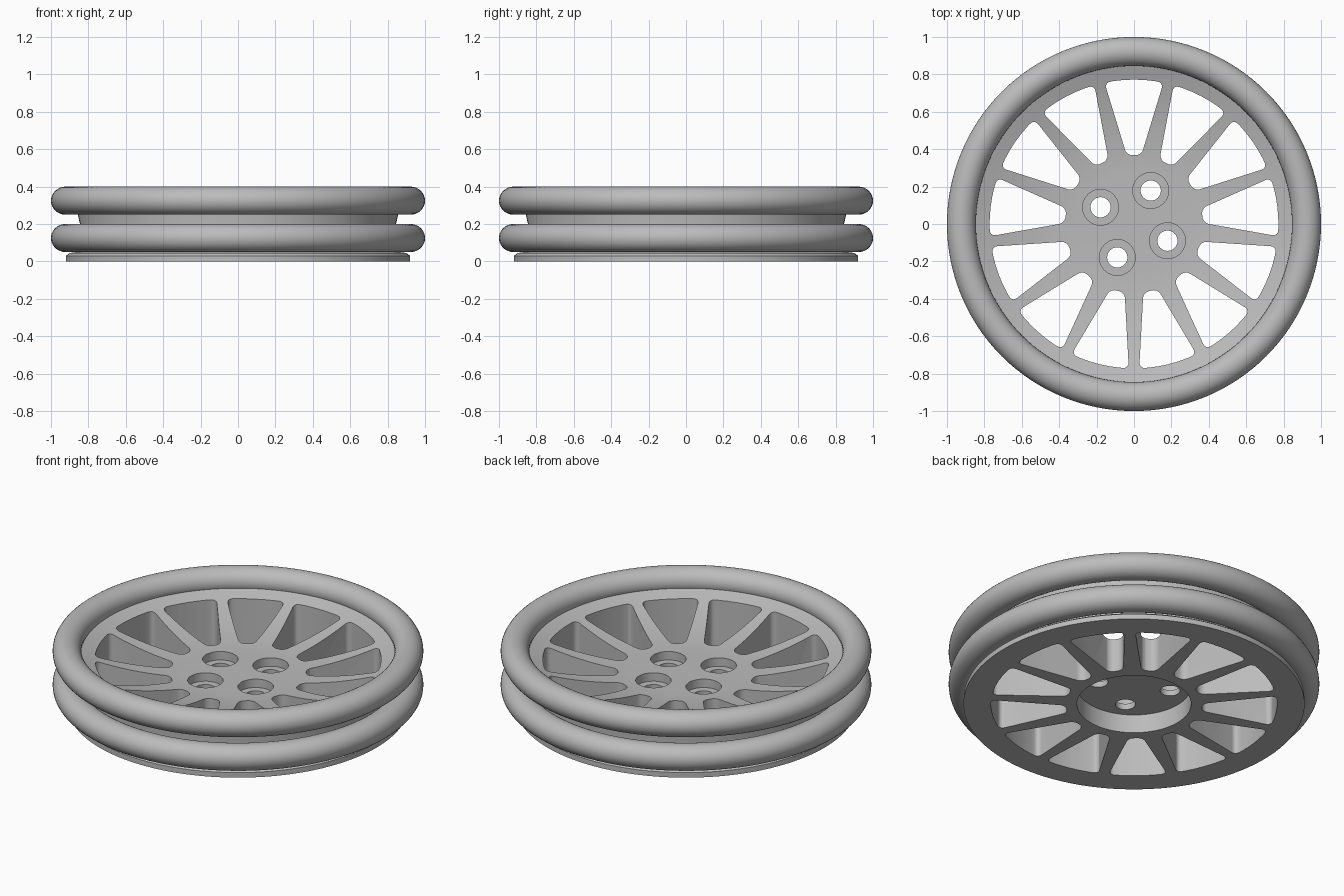
import bpy, bmesh
from math import radians, sin, cos, asin, atan2, tau
from mathutils import Matrix, Vector

cube = bpy.data.objects.get("Cube")
if cube:
    bpy.data.objects.remove(cube, do_unlink=True)

# One grey metal for the whole wheel
GREY = (0.5, 0.5, 0.5, 1)
metal = bpy.data.materials.new("grey_metal")
metal.use_nodes = True
metal.diffuse_color = GREY
metal.node_tree.nodes["Principled BSDF"].inputs["Base Color"].default_value = GREY


def lathe(bm, profile, steps, centre=(0, 0)):
    """Add a solid of revolution; the profile starts and ends on the axis."""
    part = bmesh.new()
    verts = [part.verts.new((r, 0, z)) for r, z in profile]
    edges = [part.edges.new(pair) for pair in zip(verts, verts[1:])]
    bmesh.ops.spin(part, geom=verts + edges, cent=(0, 0, 0), axis=(0, 0, 1),
                   angle=tau, steps=steps, use_merge=False)
    bmesh.ops.remove_doubles(part, verts=part.verts, dist=1e-4)
    bmesh.ops.translate(part, verts=part.verts, vec=(*centre, 0))
    append(bm, part)


def append(bm, part):
    bmesh.ops.recalc_face_normals(part, faces=part.faces)
    temp = bpy.data.meshes.new("temp")
    part.to_mesh(temp)
    part.free()
    bm.from_mesh(temp)
    bpy.data.meshes.remove(temp)


def make_object(name, bm):
    mesh = bpy.data.meshes.new(name)
    bm.to_mesh(mesh)
    bm.free()
    mesh.materials.append(metal)
    obj = bpy.data.objects.new(name, mesh)
    bpy.context.collection.objects.link(obj)
    return obj


def activate(obj):
    bpy.ops.object.select_all(action='DESELECT')
    obj.select_set(True)
    bpy.context.view_layer.objects.active = obj


# Wheel body: recessed underside, base flange, barrel and dished top face
HUB_Z, RECESS_Z = 0.195, 0.11
profile = [(0, RECESS_Z), (0.308, RECESS_Z), (0.308, 0), (0.92, 0), (0.92, 0.03),
           (0.90, 0.045), (0.86, 0.05), (0.845, 0.20), (0.856, 0.25), (0.856, 0.305)]
DISH_STEPS = 14
for i in range(DISH_STEPS, -1, -1):
    t = i / DISH_STEPS
    profile.append((0.25 + 0.6 * t, HUB_Z + 0.108 * t ** 2))
profile.append((0, HUB_Z))
bm = bmesh.new()
lathe(bm, profile, 128)
body = make_object("wheel_body", bm)

# Cutter for the windows between the spokes
SPOKES = 13
HALF = tau / SPOKES / 2
INNER_R, OUTER_R = 0.37, 0.772


def window(bm, turn):
    part = bmesh.new()
    # Half angles left over beside a spoke that tapers outwards
    inner = HALF - asin(0.05 / INNER_R)
    outer = HALF - asin(0.028 / OUTER_R)
    outline = [(INNER_R, inner), (INNER_R, -inner)]
    outline += [(OUTER_R, outer * (k / 3 - 1)) for k in range(7)]
    base = [part.verts.new((r * cos(a), r * sin(a), -0.1)) for r, a in outline]
    face = part.faces.new(base)
    top = bmesh.ops.extrude_face_region(part, geom=[face])["geom"]
    bmesh.ops.translate(part, vec=(0, 0, 0.6),
                        verts=[v for v in top if isinstance(v, bmesh.types.BMVert)])
    corners = [base[i] for i in (0, 1, 2, -1)]
    uprights = [e for v in corners for e in v.link_edges
                if abs(e.verts[0].co.z - e.verts[1].co.z) > 0.1]
    bmesh.ops.bevel(part, geom=uprights, offset=0.03, segments=5, profile=0.5,
                    affect='EDGES')
    bmesh.ops.rotate(part, verts=part.verts, cent=(0, 0, 0),
                     matrix=Matrix.Rotation(turn, 3, 'Z'))
    append(bm, part)


bm = bmesh.new()
for i in range(SPOKES):
    window(bm, tau / 4 + i * tau / SPOKES)

# Cutter for the four counterbored bolt holes
bolt = [(0, -0.1), (0.054, -0.1), (0.054, HUB_Z - 0.05), (0.096, HUB_Z - 0.05),
        (0.096, 0.5), (0, 0.5)]
start = atan2(0.18, 0.09)
for i in range(4):
    a = start + i * tau / 4
    lathe(bm, bolt, 40, (0.2 * cos(a), 0.2 * sin(a)))
cutter = make_object("hole_cutter", bm)
cutter.hide_render = True

# Cut the body, then drop the cutter
cut = body.modifiers.new("holes", 'BOOLEAN')
cut.operation = 'DIFFERENCE'
cut.solver = 'EXACT'
cut.object = cutter
activate(body)
bpy.ops.object.modifier_apply(modifier=cut.name)
bpy.data.objects.remove(cutter, do_unlink=True)
bpy.ops.object.shade_smooth_by_angle(angle=radians(25))

# Two round rings around the barrel
for name, z in (("lower_ring", 0.125), ("upper_ring", 0.325)):
    bpy.ops.mesh.primitive_torus_add(major_radius=0.9225, minor_radius=0.0775,
                                     major_segments=128, minor_segments=32,
                                     location=(0, 0, z))
    ring = bpy.context.object
    ring.name = name
    ring.scale.z = 0.075 / 0.0775
    ring.data.materials.append(metal)
    bpy.ops.object.shade_smooth_by_angle(angle=radians(60))
